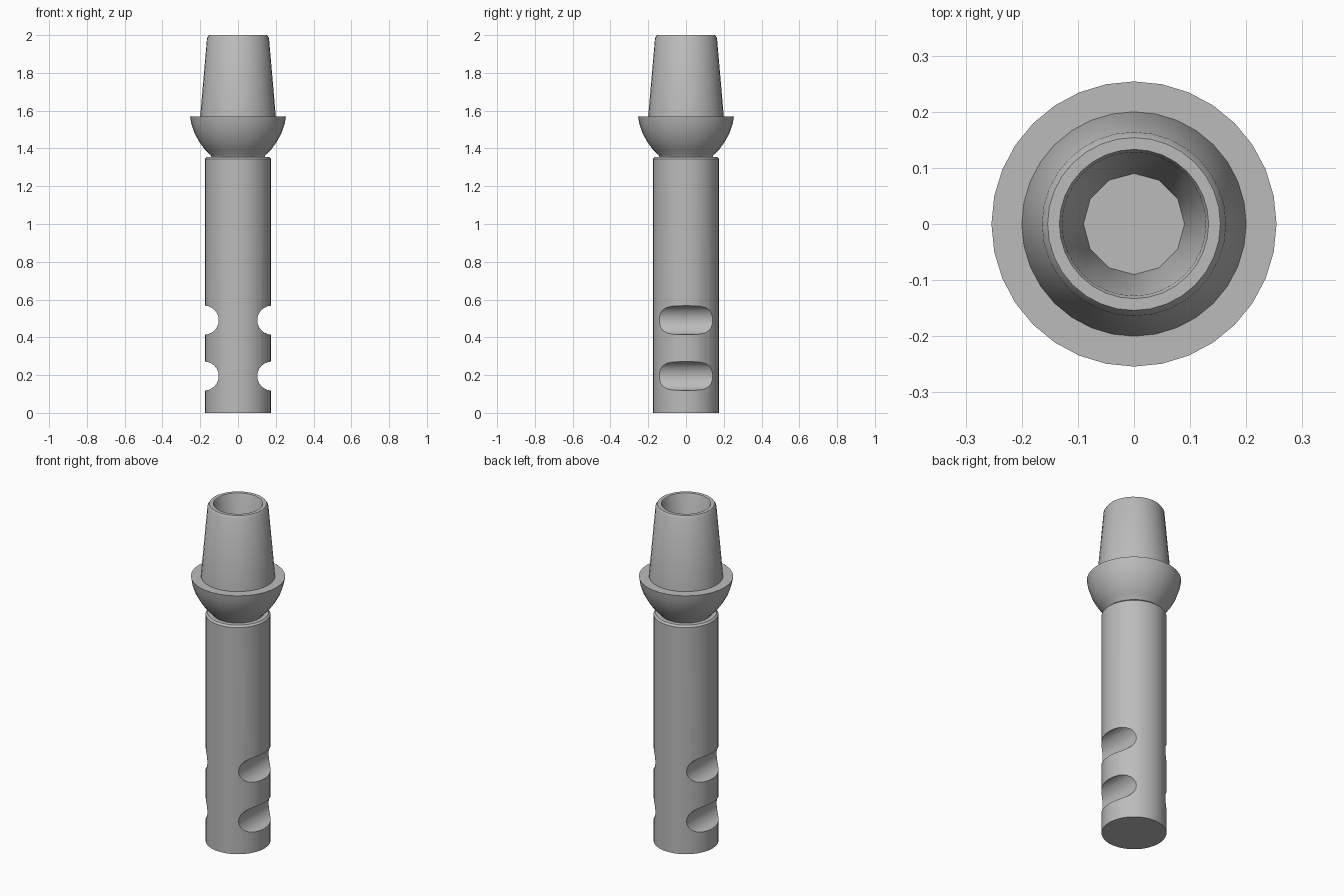
import bpy
import bmesh
import math
from mathutils import Matrix

if "Cube" in bpy.data.objects:
    bpy.data.objects.remove(bpy.data.objects["Cube"], do_unlink=True)

SIDES = 32
FLOOR_SIDES = 12

grey = bpy.data.materials.new("plain_grey")
grey.use_nodes = True
colour = (0.5, 0.5, 0.5, 1)
grey.diffuse_color = colour
grey.node_tree.nodes["Principled BSDF"].inputs["Base Color"].default_value = colour


def ring(bm, radius, z, sides):
    """Closed loop of edges at one height."""
    verts = []
    for i in range(sides):
        a = math.pi / 2 + math.tau * i / sides
        verts.append(bm.verts.new((radius * math.cos(a), radius * math.sin(a), z)))
    return [bm.edges.new((verts[i], verts[(i + 1) % sides])) for i in range(sides)]


def finish(bm, name):
    bmesh.ops.recalc_face_normals(bm, faces=bm.faces)
    mesh = bpy.data.meshes.new(name)
    bm.to_mesh(mesh)
    bm.free()
    mesh.materials.append(grey)
    obj = bpy.data.objects.new(name, mesh)
    bpy.context.collection.objects.link(obj)
    return obj


# Outer profile from the base up, over the rim and down into the tapered socket
profile = [
    (0.175, 0), (0.175, 1.345), (0.165, 1.355), (0.14, 1.355),
    (0.145, 1.365), (0.175, 1.393), (0.205, 1.435), (0.23, 1.48),
    (0.247, 1.53), (0.254, 1.57), (0.2, 1.57), (0.164, 1.985),
    (0.154, 2), (0.133, 2), (0.128, 1.99),
]
bm = bmesh.new()
rings = [ring(bm, r, z, SIDES) for r, z in profile]
rings.append(ring(bm, 0.09, 1.55, FLOOR_SIDES))
for low, high in zip(rings, rings[1:]):
    bmesh.ops.bridge_loops(bm, edges=low + high)
for edges in (rings[0], rings[-1]):
    bmesh.ops.contextual_create(bm, geom=edges)
body = finish(bm, "abutment_pin")

# Cross-cut grooves, two on each side
bm = bmesh.new()
for side in (-1, 1):
    for z in (0.195, 0.491):
        place = Matrix.Translation((side * 0.179, 0, z)) @ Matrix.Rotation(math.pi / 2, 4, "X")
        bmesh.ops.create_cone(bm, cap_ends=True, segments=24, radius1=0.077,
                              radius2=0.077, depth=0.6, matrix=place)
cutter = finish(bm, "groove_cutter")
cutter.hide_render = True

cut = body.modifiers.new("grooves", "BOOLEAN")
cut.operation = "DIFFERENCE"
cut.solver = "EXACT"
cut.object = cutter

# Apply the cut and smooth the round surfaces
bpy.ops.object.select_all(action="DESELECT")
body.select_set(True)
bpy.context.view_layer.objects.active = body
bpy.ops.object.modifier_apply(modifier=cut.name)
bpy.data.objects.remove(cutter, do_unlink=True)
bpy.ops.object.shade_smooth_by_angle(angle=math.radians(32))
